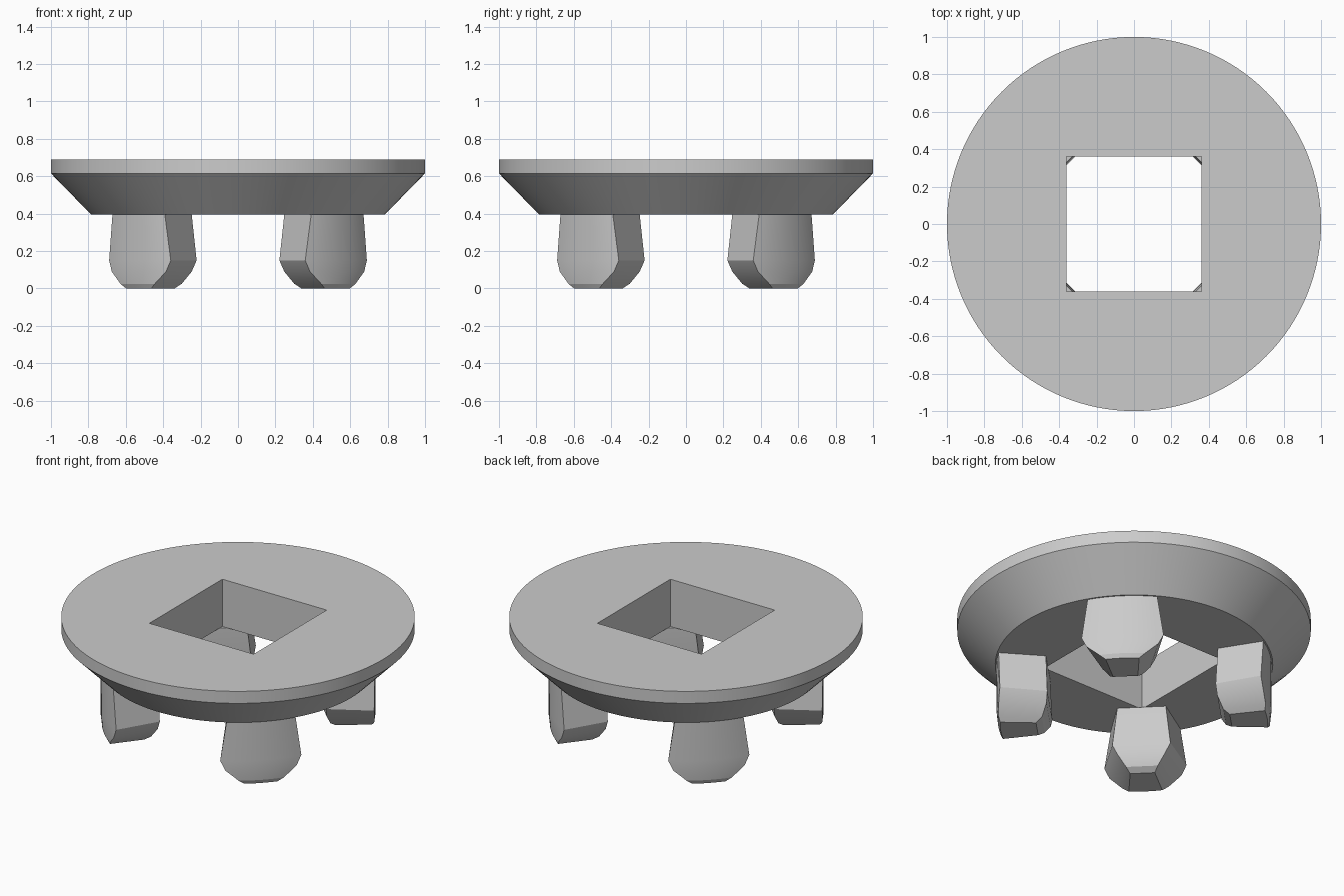
import bpy, bmesh
from math import sin, cos, pi, asin, sqrt

cube = bpy.data.objects.get("Cube")
if cube:
    bpy.data.objects.remove(cube)

# One grey material
grey = bpy.data.materials.new("plain grey")
grey.use_nodes = True
COLOUR = (0.6, 0.6, 0.6, 1)
grey.diffuse_color = COLOUR
grey.node_tree.nodes["Principled BSDF"].inputs["Base Color"].default_value = COLOUR


def loft(name, rings, closed=False):
    """Skin a stack of equal rings; cap the ends, or join last to first."""
    bm = bmesh.new()
    loops = [[bm.verts.new(p) for p in ring] for ring in rings]
    pairs = list(zip(loops, loops[1:]))
    if closed:
        pairs.append((loops[-1], loops[0]))
    else:
        bm.faces.new(loops[0])
        bm.faces.new(loops[-1])
    for a, b in pairs:
        for i in range(len(a)):
            j = (i + 1) % len(a)
            bm.faces.new((a[i], a[j], b[j], b[i]))
    bmesh.ops.recalc_face_normals(bm, faces=bm.faces)
    mesh = bpy.data.meshes.new(name)
    bm.to_mesh(mesh)
    bm.free()
    mesh.materials.append(grey)
    obj = bpy.data.objects.new(name, mesh)
    bpy.context.collection.objects.link(obj)
    bpy.ops.object.select_all(action='DESELECT')
    obj.select_set(True)
    bpy.context.view_layer.objects.active = obj
    bpy.ops.object.shade_smooth_by_angle(angle=pi / 9)
    return obj


# Disc: round rim, conical underside and a square through-hole
SEGMENTS = 128
TOP, RIM, UNDER, HOLE = 0.69, 0.615, 0.395, 0.36
angles = [2 * pi * i / SEGMENTS for i in range(SEGMENTS)]


def circle(r, z):
    return [(r * cos(a), r * sin(a), z) for a in angles]


def square(h, z):
    scale = [h / max(abs(cos(a)), abs(sin(a))) for a in angles]
    return [(s * cos(a), s * sin(a), z) for s, a in zip(scale, angles)]


loft("disc", [square(HOLE, TOP), circle(1, TOP), circle(1, RIM),
              circle(0.785, UNDER), square(HOLE, UNDER)], closed=True)


# Legs: wedge sections with a curved outer face, rounded in at the foot
def section(z, inner, half_in, half_out, radius, turn):
    spread = asin(half_out / radius)
    pts = [(inner, half_in), (inner, -half_in)]
    for i in range(13):
        a = spread * (i / 6 - 1)
        pts.append((radius * cos(a), radius * sin(a)))
    return [(u * cos(turn) - v * sin(turn), u * sin(turn) + v * cos(turn), z)
            for u, v in pts]


# height, inner distance, inner half width, outer half width, outer radius
profile = [(UNDER, 0.488, 0.138, 0.198, 0.777),
           (0.15, 0.478, 0.165, 0.233, 0.777),
           (0.09, 0.485, 0.135, 0.205, 0.777),
           (0.025, 0.515, 0.09, 0.13, 0.77),
           (0, 0.55, 0.07, 0.095, 0.757)]
names = ["back_left_leg", "back_right_leg", "front_right_leg", "front_left_leg"]
for k, name in enumerate(names):
    turn = pi / 4 + k * pi / 2
    loft(name, [section(*row, turn) for row in profile])
